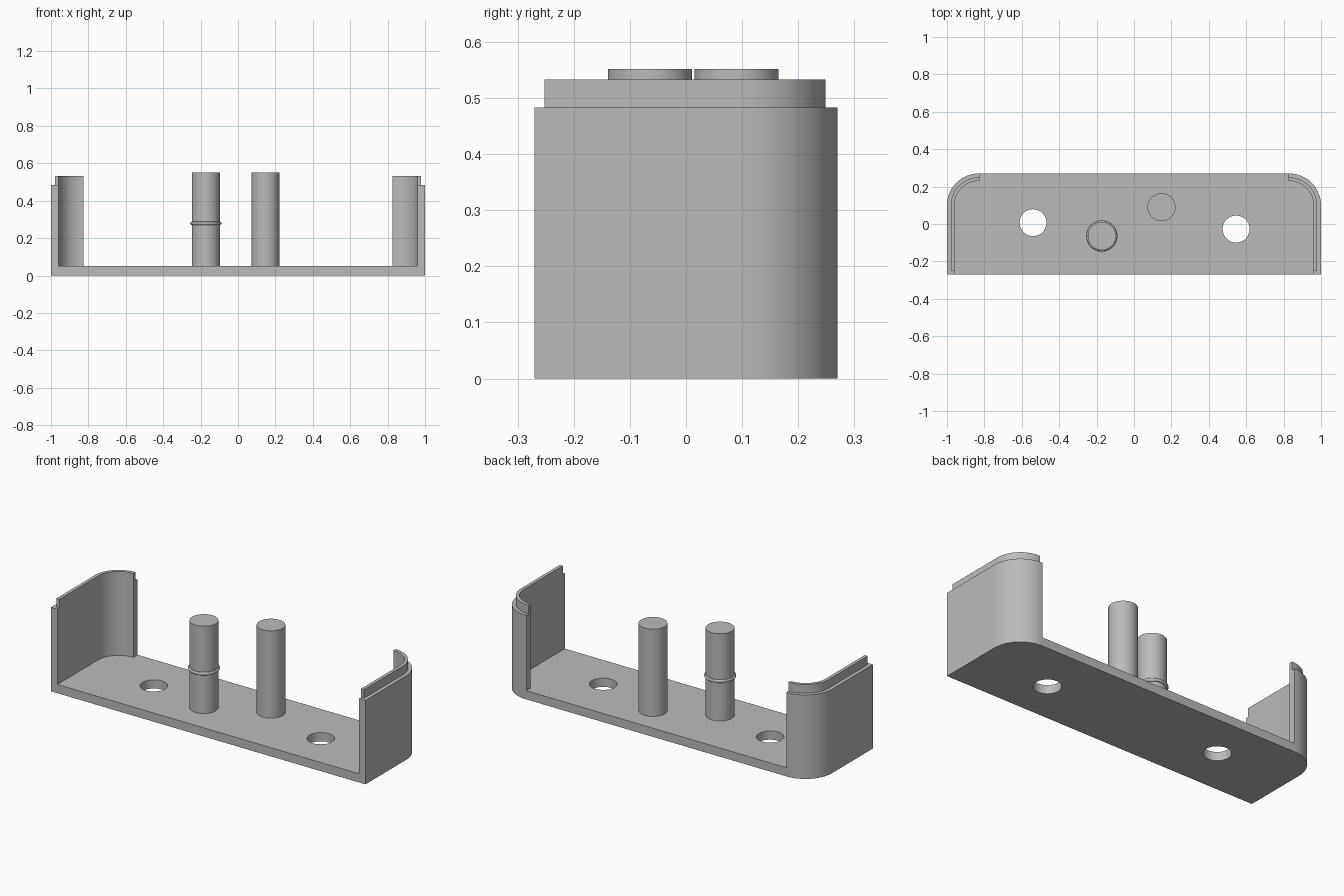
import bpy, bmesh, math

old = bpy.data.objects.get("Cube")
if old:
    bpy.data.objects.remove(old)

WALL, FLOOR, SHOULDER, TOP = 0.04, 0.05, 0.483, 0.533
HALF_X, HALF_Y, RADIUS = 1.0, 0.27, 0.17

grey = bpy.data.materials.new("plain grey")
grey.use_nodes = True
grey.diffuse_color = (0.5, 0.5, 0.5, 1)
grey.node_tree.nodes["Principled BSDF"].inputs["Base Color"].default_value = (0.5, 0.5, 0.5, 1)


def finish(obj):
    obj.data.materials.clear()
    obj.data.materials.append(grey)
    obj.data.shade_smooth()
    obj.data.set_sharp_from_angle(angle=math.radians(30))


def prism(name, points, z0, z1):
    """Extrude a flat outline from z0 to z1."""
    bm = bmesh.new()
    face = bm.faces.new([bm.verts.new((x, y, z0)) for x, y in points])
    ext = bmesh.ops.extrude_face_region(bm, geom=[face])
    top = [v for v in ext["geom"] if isinstance(v, bmesh.types.BMVert)]
    bmesh.ops.translate(bm, verts=top, vec=(0, 0, z1 - z0))
    bmesh.ops.recalc_face_normals(bm, faces=bm.faces)
    mesh = bpy.data.meshes.new(name)
    bm.to_mesh(mesh)
    bm.free()
    obj = bpy.data.objects.new(name, mesh)
    bpy.context.collection.objects.link(obj)
    return obj


def outline(inset, front, steps=24):
    """Rectangle with rounded back corners, moved inward by inset."""
    r = RADIUS - inset
    right = []
    for i in range(steps + 1):
        a = math.pi / 2 * i / steps
        right.append((HALF_X - RADIUS + r * math.cos(a), HALF_Y - RADIUS + r * math.sin(a)))
    left = [(-x, y) for x, y in reversed(right)]
    return [(HALF_X - inset, front)] + right + left + [(inset - HALF_X, front)]


def circle(x, y, r, n=64):
    return [(x + r * math.cos(2 * math.pi * i / n), y + r * math.sin(2 * math.pi * i / n))
            for i in range(n)]


def combine(target, tool, operation):
    """Apply a boolean and remove the helper solid."""
    tool.hide_render = True
    mod = target.modifiers.new("combine", "BOOLEAN")
    mod.operation, mod.object, mod.solver = operation, tool, "EXACT"
    bpy.context.view_layer.update()
    graph = bpy.context.evaluated_depsgraph_get()
    mesh = bpy.data.meshes.new_from_object(target.evaluated_get(graph))
    target.modifiers.clear()
    target.data = mesh
    bpy.data.objects.remove(tool)


# Tray: solid block with a stepped lip, hollowed and opened at front and back
tray = prism("tray", outline(0, -HALF_Y), 0, SHOULDER)
combine(tray, prism("lip", outline(0.021, -0.252), 0.2, TOP), "UNION")
combine(tray, prism("cavity", outline(WALL, -0.5), FLOOR, 1), "DIFFERENCE")
gap = HALF_X - RADIUS - 0.003
combine(tray, prism("back_gap", [(-gap, 0), (gap, 0), (gap, 0.5), (-gap, 0.5)], FLOOR, 1), "DIFFERENCE")
# Two holes through the floor
for x, y in ((-0.54, 0.007), (0.546, -0.027)):
    combine(tray, prism("hole", circle(x, y, 0.072), -0.1, 0.2), "DIFFERENCE")
finish(tray)

# Two round posts
for name, x, y in (("right_post", -0.172, -0.064), ("left_post", 0.147, 0.09)):
    finish(prism(name, circle(x, y, 0.075), FLOOR - 0.01, 0.552))

# Thin rounded ring around one post
bpy.ops.mesh.primitive_torus_add(location=(-0.172, -0.064, 0.279), major_radius=0.0745,
                                 minor_radius=0.009, major_segments=64, minor_segments=12)
ring = bpy.context.object
ring.name = "post_ring"
finish(ring)
